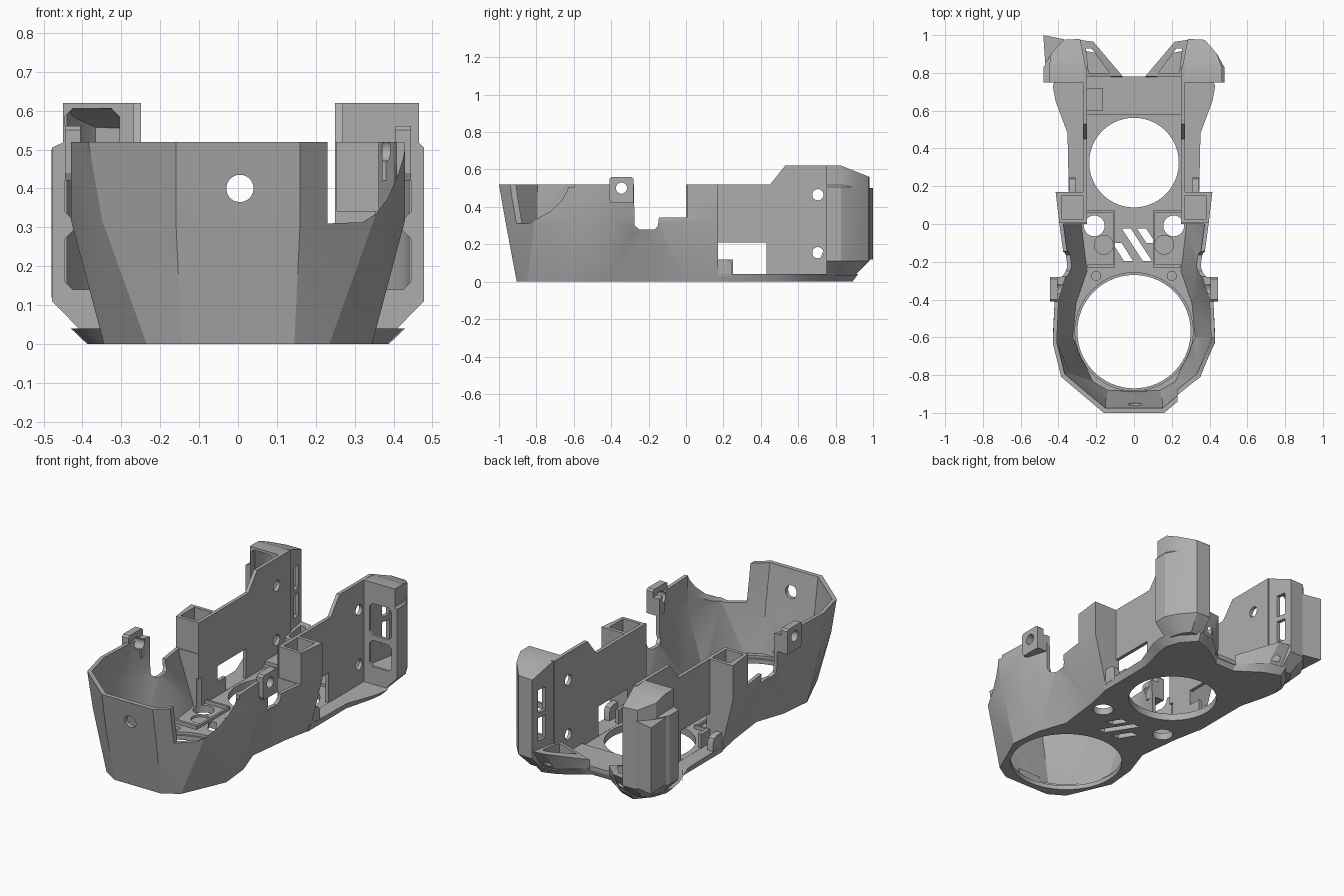
import bpy, bmesh, math

cube = bpy.data.objects.get("Cube")
if cube:
    bpy.data.objects.remove(cube, do_unlink=True)

grey = bpy.data.materials.new("mid_grey")
grey.use_nodes = True
grey.diffuse_color = (0.42, 0.42, 0.42, 1)
grey.node_tree.nodes["Principled BSDF"].inputs["Base Color"].default_value = (0.42, 0.42, 0.42, 1)


def loft(name, levels):
    """Closed solid through rings of equal point count."""
    bm = bmesh.new()
    rings = [[bm.verts.new(p) for p in ring] for ring in levels]
    n = len(rings[0])
    for a, b in zip(rings, rings[1:]):
        for i in range(n):
            j = (i + 1) % n
            bm.faces.new((a[i], a[j], b[j], b[i]))
    bm.faces.new(rings[0])
    bm.faces.new(rings[-1])
    bmesh.ops.triangulate(bm, faces=bm.faces[:])
    bmesh.ops.recalc_face_normals(bm, faces=bm.faces[:])
    mesh = bpy.data.meshes.new(name)
    bm.to_mesh(mesh)
    bm.free()
    mesh.materials.append(grey)
    obj = bpy.data.objects.new(name, mesh)
    bpy.context.collection.objects.link(obj)
    return obj


def plan(name, pts, z0, z1):
    return loft(name, [[(x, y, z) for x, y in pts] for z in (z0, z1)])


def side(name, pts, x0, x1):
    return loft(name, [[(x, y, z) for y, z in pts] for x in (x0, x1)])


def facing(name, pts, y0, y1):
    return loft(name, [[(x, y, z) for x, z in pts] for y in (y0, y1)])


def box(name, x0, x1, y0, y1, z0, z1):
    return plan(name, [(x0, y0), (x1, y0), (x1, y1), (x0, y1)], z0, z1)


def circle(cx, cy, r, n=48):
    return [(cx + r * math.cos(math.tau * i / n), cy + r * math.sin(math.tau * i / n)) for i in range(n)]


def both(half, z):
    """Full ring from a half outline, mirrored in x."""
    return [(x, y, z) for x, y in half] + [(-x, y, z) for x, y in reversed(half)]


def cut(obj, cutters):
    for c in cutters:
        c.hide_render = True
        mod = obj.modifiers.new("cut", "BOOLEAN")
        mod.operation, mod.solver, mod.object = "DIFFERENCE", "EXACT", c
    bpy.context.view_layer.update()
    dg = bpy.context.evaluated_depsgraph_get()
    mesh = bpy.data.meshes.new_from_object(obj.evaluated_get(dg))
    obj.modifiers.clear()
    obj.data = mesh


def remove(objs):
    for o in objs:
        bpy.data.objects.remove(o, do_unlink=True)


# Shared openings through the floor
holes = [plan("fan_hole", circle(0, -0.57, 0.3, 96), -0.1, 0.2),
         plan("fan_seat", circle(0, -0.57, 0.312, 96), 0.025, 0.06),
         plan("rear_hole", circle(0, 0.325, 0.237, 96), -0.1, 0.2)]
for x0, y0, x1, y1 in ((-0.04, -0.025, 0.07, -0.195), (0.04, -0.025, 0.09, -0.1), (-0.09, -0.1, -0.03, -0.195)):
    holes.append(plan("vent", [(x0 - .024, y0), (x0 + .024, y0), (x1 + .024, y1), (x1 - .024, y1)], -0.1, 0.2))
for s in (1, -1):
    holes += [plan("post_hole", circle(s * 0.21, -0.01, 0.055), -0.1, 0.2),
              plan("round_recess", circle(s * 0.16, -0.11, 0.05), 0.028, 0.2),
              plan("screw_recess", circle(s * 0.2, -0.275, 0.024), 0.02, 0.06)]

# Front bucket
foot = [(.145, -.905), (.235, -.85), (.345, -.6), (.328, -.42), (.27, -.25), (.3, 0), (.335, .17)]
waist = [(.16, -.965), (.35, -.81), (.43, -.6), (.42, -.4), (.365, -.22), (.395, 0), (.415, .17)]
rim = [(.16, -1), (.385, -.81), (.43, -.63), (.42, -.4), (.365, -.22), (.395, 0), (.415, .17)]
bucket = loft("bucket", [both(foot, 0), both(waist, .32), both(rim, .52)])


def inset(half):
    front = [(half[0][0] - .008, half[0][1] + .024), (half[1][0] - .016, half[1][1] + .016)]
    flank = [(x - .021, y) for x, y in half[2:5]]
    return front + flank + [(half[5][0] - .021, 0), (.25, 0.001), (.25, .3)]


cutters = [loft("cavity", [both(inset(foot), .04), both(inset(waist), .32), both(inset(rim), .53)]),
           facing("corner_notch", [(.23, .6), (.23, .31), (.32, .313), (.355, .335), (.385, .375),
                                   (.41, .43), (.425, .48), (.434, .53), (.434, .6)], -1.1, -.6),
           facing("front_hole", circle(.005, .4, .035), -1.2, -.8)]
for s in (1, -1):
    cutters.append(side("flank_notch", [(-.28, .6), (-.275, .3), (-.25, .28), (-.165, .28), (-.15, .3),
                                        (-.145, .342), (.005, .342), (.005, .6)], s * .255, s * .6))
    cutters.append(box("column_pocket", s * .27, s * .38, .024, .15, .345, .6))
cut(bucket, cutters + holes)
remove(cutters)

# Tail floor with flared edges and forked end
low = [(.06, .765), (.2, .86), (.29, .89), (.36, .81), (.388, .73), (.375, .65), (.335, .5), (.335, .15)]
high = [(.06, .78), (.207, .905), (.3, .92), (.39, .83), (.43, .73), (.415, .65), (.352, .48), (.345, .15)]
tail_floor = loft("tail_floor", [both(low, 0), both(high, .04)])
cut(tail_floor, holes)
remove(holes)
box("tail_crossbar", -.25, .25, .58, .78, .03, .055)
box("crossbar_pad", -.25, -.165, .6, .72, .05, .075)

for s in (1, -1):
    tag = "left" if s > 0 else "right"

    # Tail side wall
    wall = side(tag + "_tail_wall", [(.15, .02), (.83, .02), (.83, .62), (.53, .62), (.45, .52), (.15, .52)],
                s * .25, s * .27)
    tools = [side("wall_window", [(.171, .12), (.25, .12), (.25, .041), (.43, .041), (.43, .21), (.171, .21)],
                  s * .2, s * .3)]
    tools += [side("screw_hole", circle(.705, z, .03, 24), s * .2, s * .3) for z in (.155, .465)]
    cut(wall, tools)
    remove(tools)
    side(tag + "_foot_stop", [(.165, .03), (.247, .03), (.247, .09), (.238, .11), (.215, .12), (.165, .12)],
         s * .31, s * .345)

    # Hollow end duct, stepped in above the main shell
    shape = [(.25, .75), (.258, .84), (.285, .98), (.375, .975), (.44, .9), (.478, .83), (.478, .75)]
    inner = [(.27, .765), (.28, .84), (.303, .96), (.367, .955), (.422, .89), (.458, .825), (.458, .765)]
    base = [(.25, .75), (.258, .82), (.28, .9), (.35, .9), (.38, .86), (.4, .8), (.4, .75)]
    crown = [(min(x, .465 if s > 0 else .45), y) for x, y in shape]
    duct = loft(tag + "_duct", [[(s * x, y, .03) for x, y in base],
                                [(s * x, y, .11) for x, y in shape],
                                [(s * x, y, .505) for x, y in shape],
                                [(s * x, y, .518) for x, y in crown],
                                [(s * x, y, .62 - .4 * max(0, y - .83)) for x, y in crown]])
    top = .5 if s > 0 else .605
    tools = [loft("duct_cavity", [[(s * min(x, .44), y, z - (.4 * max(0, y - .83) if z > .5 else 0))
                                   for x, y in inner] for z in (.12, .5, .607)])]
    for z0, z1 in ((.14, .29), (.32, top)):
        tools.append(facing("duct_window", [(s * x, z) for x, z in (
            (.325, z0), (.425, z0), (.445, z0 + .02), (.445, z1 - .02), (.425, z1), (.325, z1),
            (.305, z1 - .02), (.305, z0 + .02))], .7, .78))
    for z0, z1 in ((.2, .33), (.36, .49)):
        tools.append(box("duct_slot", s * .22, s * .32, .885, .94, z0, z1))
    cut(duct, tools)
    remove(tools)

    # Angled outlet arm beside the fork
    arm_low = [(.06, .775), (.2, .885), (.27, .9), (.25, .78)]
    arm_top = [(.06, .782), (.215, .965), (.29, .975), (.27, .78)]
    arm = loft(tag + "_outlet_arm", [[(s * x, y, .03) for x, y in arm_low],
                                     [(s * x, y, .09 if i == 0 else .15) for i, (x, y) in enumerate(arm_top)]])
    slot = [loft("arm_slot", [[(s * x, y, z) for x, y in ((.13, .8), (.225, .93), (.255, .93), (.24, .8))]
                              for z in (.06, .3)])]
    cut(arm, slot)
    remove(slot)

    # Mounting ear on the bucket rim
    ear = side(tag + "_ear", [(-.41, .44), (-.4, .42), (-.28, .42), (-.28, .55), (-.29, .56), (-.4, .56), (-.41, .55)],
               s * .405, s * .445)
    box(tag + "_ear_root", s * .37, s * .41, -.34, -.28, .42, .518)
    tools = [side("ear_hole", circle(-.345, .5, .03, 24), s * .3, s * .5)]
    for part in (ear, bucket, bpy.data.objects[tag + "_ear_root"]):
        cut(part, tools)
    remove(tools)

    # Raised floor ribs
    box(tag + "_rib_front", s * .1, s * .25, -.23, -.215, .03, .06)
    box(tag + "_rib_inner", s * .1, s * .112, -.22, .07, .03, .055)
    box(tag + "_rib_rear", s * .1, s * .25, .06, .072, .03, .06)

# Bracket plate on the right duct
bracket = side("bracket_plate", [(1, .11), (1, .48), (.97, .51), (.72, .52), (.7, .5), (.7, .41), (.74, .37),
                                 (.74, .23), (.7, .19), (.7, .1), (.72, .08), (.97, .09)], -.485, -.458)
tools = [side("bracket_hole", circle(.735, z, .024, 24), -.6, -.4) for z in (.135, .47)]
cut(bracket, tools)
remove(tools)
plan("bracket_web", [(-.48, 1), (-.37, .978), (-.44, .9), (-.47, .85)], .12, .5)

# Small clip at the front of the fan seat
box("fan_clip", -.07, .07, -.9, -.88, .03, .07)

# Crisp edges with smooth curves
for obj in bpy.context.scene.objects:
    obj.select_set(obj.type == "MESH")
    if obj.type == "MESH":
        bpy.context.view_layer.objects.active = obj
bpy.ops.object.shade_smooth_by_angle(angle=math.radians(25))
